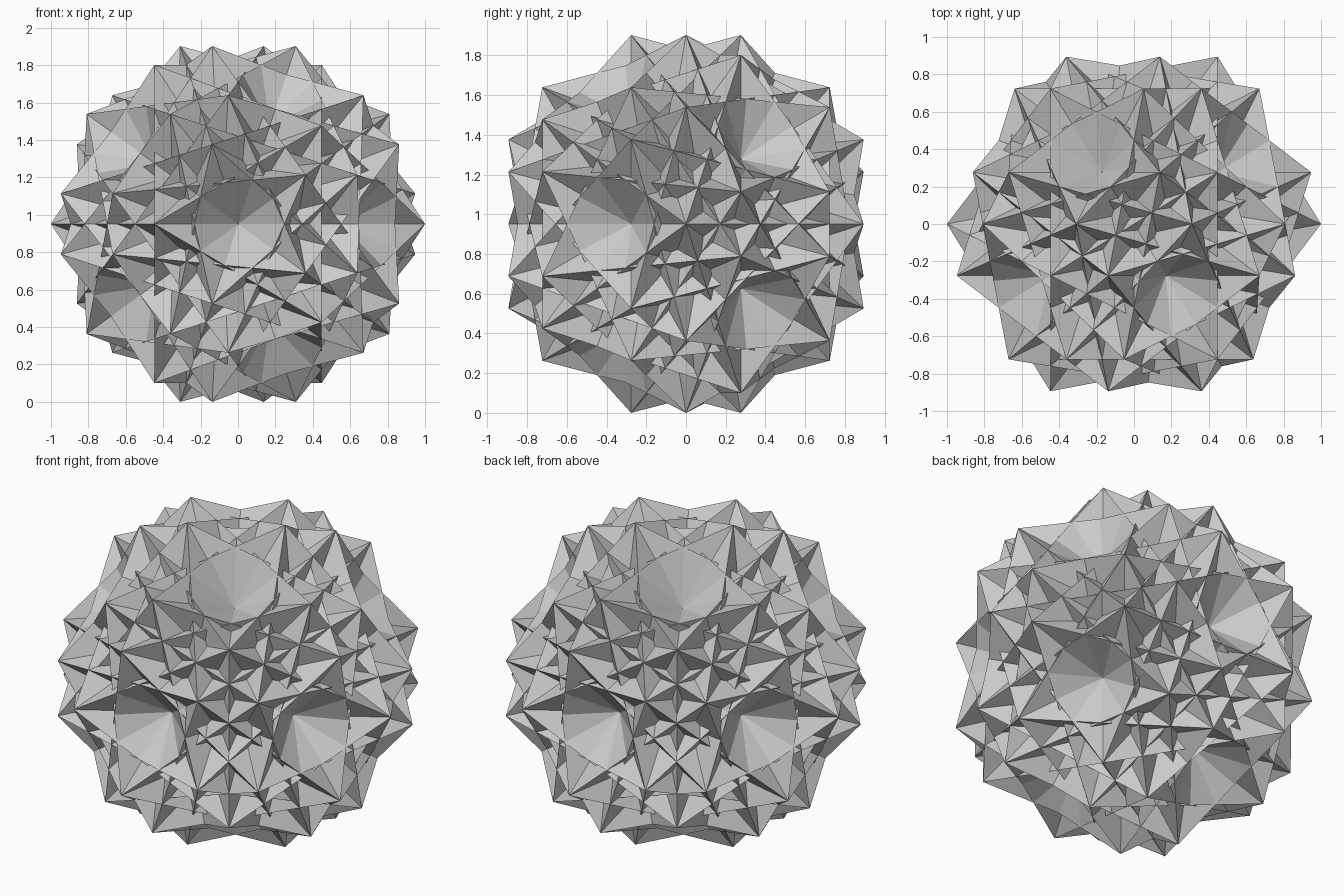
import bpy, bmesh, math
from mathutils import Matrix, Vector

if "Cube" in bpy.data.objects:
    bpy.data.objects.remove(bpy.data.objects["Cube"])

PHI = (1 + math.sqrt(5)) / 2
HEIGHT = math.sin(math.radians(72))      # half height, so the model stands on z = 0


def dimpled_solid(name, turn):
    """Icosahedron with every face pushed in to a three-sided dimple."""
    bm = bmesh.new()
    for a in (1, -1):
        for b in (PHI, -PHI):
            for co in ((a, b, 0), (0, a, b), (b, 0, a)):
                bm.verts.new(Vector(co).normalized())
    bmesh.ops.convex_hull(bm, input=bm.verts[:])
    bmesh.ops.recalc_face_normals(bm, faces=bm.faces[:])
    # dimple centre: from face radius 0.795 down to 0.563
    for v in bmesh.ops.poke(bm, faces=bm.faces[:])["verts"]:
        v.co = v.co.normalized() * 0.5628
    # first corner onto +x, then turn around the shared five-fold y axis
    bm.transform(Matrix.Translation((0, 0, HEIGHT))
                 @ Matrix.Rotation(turn, 4, 'Y')
                 @ Matrix.Rotation(-math.atan(PHI), 4, 'Z'))
    mesh = bpy.data.meshes.new(name)
    bm.to_mesh(mesh)
    bm.free()
    bpy.context.collection.objects.link(bpy.data.objects.new(name, mesh))


# five interlocking solids
for k in range(5):
    dimpled_solid(f"dimpled_solid_{k + 1}", math.radians(72 * k))
